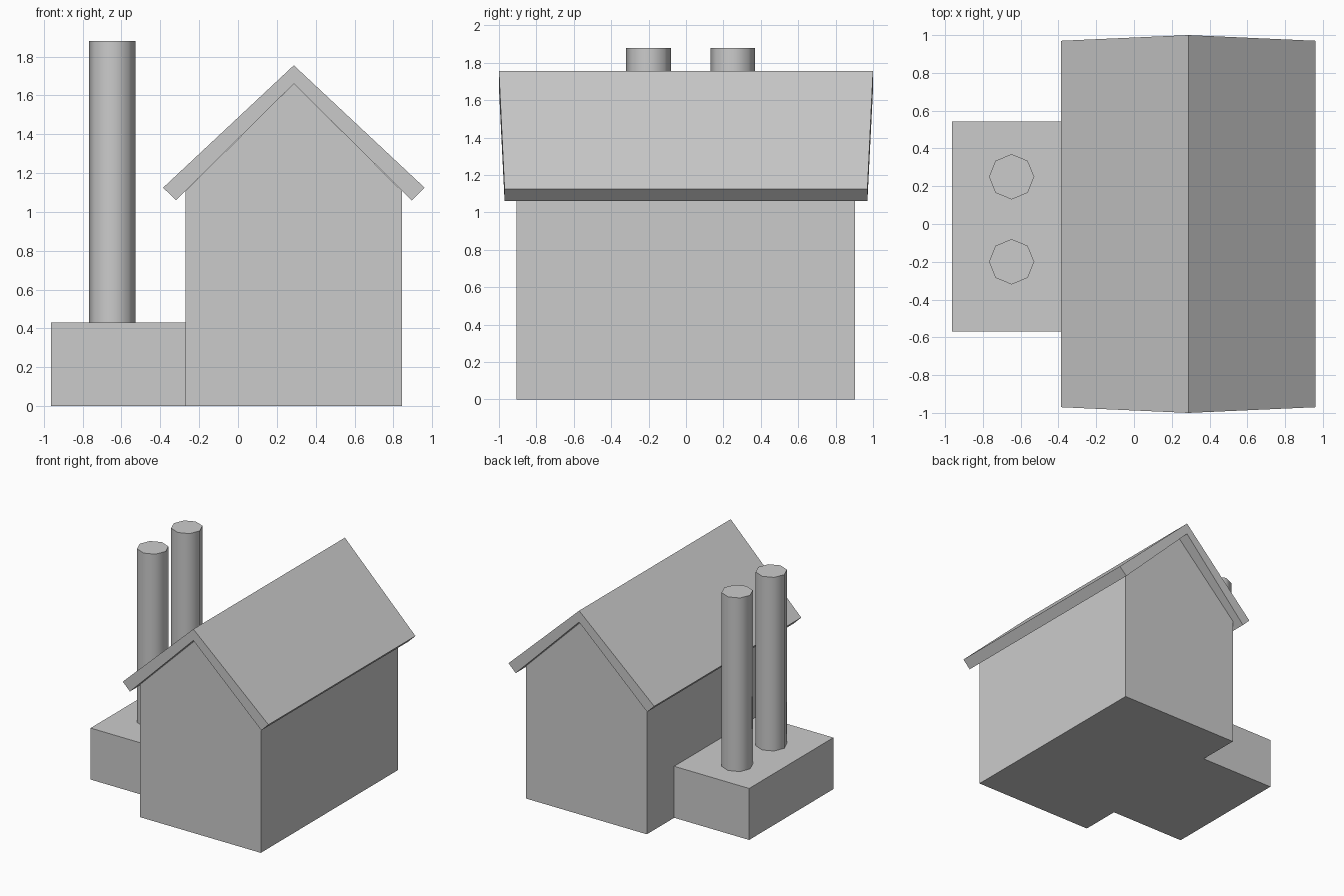
import bpy, bmesh
from mathutils import Matrix

if "Cube" in bpy.data.objects:
    bpy.data.objects.remove(bpy.data.objects["Cube"])

RIDGE_X = 0.2875


def finish(name, bm):
    bmesh.ops.recalc_face_normals(bm, faces=bm.faces)
    mesh = bpy.data.meshes.new(name)
    bm.to_mesh(mesh)
    bm.free()
    obj = bpy.data.objects.new(name, mesh)
    bpy.context.collection.objects.link(obj)
    return obj


def prism(name, profile):
    """Join a front and a back outline; points are (x, z, y_front, y_back)."""
    bm = bmesh.new()
    front = [bm.verts.new((x, y0, z)) for x, z, y0, y1 in profile]
    back = [bm.verts.new((x, y1, z)) for x, z, y0, y1 in profile]
    bm.faces.new(front)
    bm.faces.new(back[::-1])
    n = len(profile)
    for i in range(n):
        j = (i + 1) % n
        bm.faces.new((front[i], back[i], back[j], front[j]))
    return finish(name, bm)


def mirrored(half, ridge):
    """Mirror (half width, z) points across the ridge line."""
    left = [(RIDGE_X - w, z) for w, z in half]
    right = [(RIDGE_X + w, z) for w, z in reversed(half)]
    return left + [ridge] + right


# Gabled house body
walls = mirrored([(0.558, 0), (0.558, 1.107)], (RIDGE_X, 1.66))
prism("house_body", [(x, z, -0.907, 0.903) for x, z in walls])

# Folded roof slab, slightly longer at the ridge than at the eaves
outer = mirrored([(0.673, 1.125)], (RIDGE_X, 1.755))
inner = mirrored([(0.607, 1.06)], (RIDGE_X, 1.66))
prism("roof", [(x, z, -d, d) for x, z in outer + inner[::-1]
               for d in [1.0 if x == RIDGE_X else 0.97]])

# Low side annex
annex = [(-0.963, 0), (-0.27, 0), (-0.27, 0.43), (-0.963, 0.43)]
prism("side_annex", [(x, z, -0.57, 0.542) for x, z in annex])

# Two tall eight-sided chimneys
for name, y in (("front_chimney", -0.20), ("back_chimney", 0.25)):
    bm = bmesh.new()
    bmesh.ops.create_cone(bm, cap_ends=True, segments=8, radius1=0.12,
                          radius2=0.12, depth=1.45,
                          matrix=Matrix.Translation((-0.648, y, 1.155)))
    for face in bm.faces:
        face.smooth = len(face.verts) == 4
    for edge in bm.edges:
        edge.smooth = all(f.smooth for f in edge.link_faces)
    finish(name, bm)
